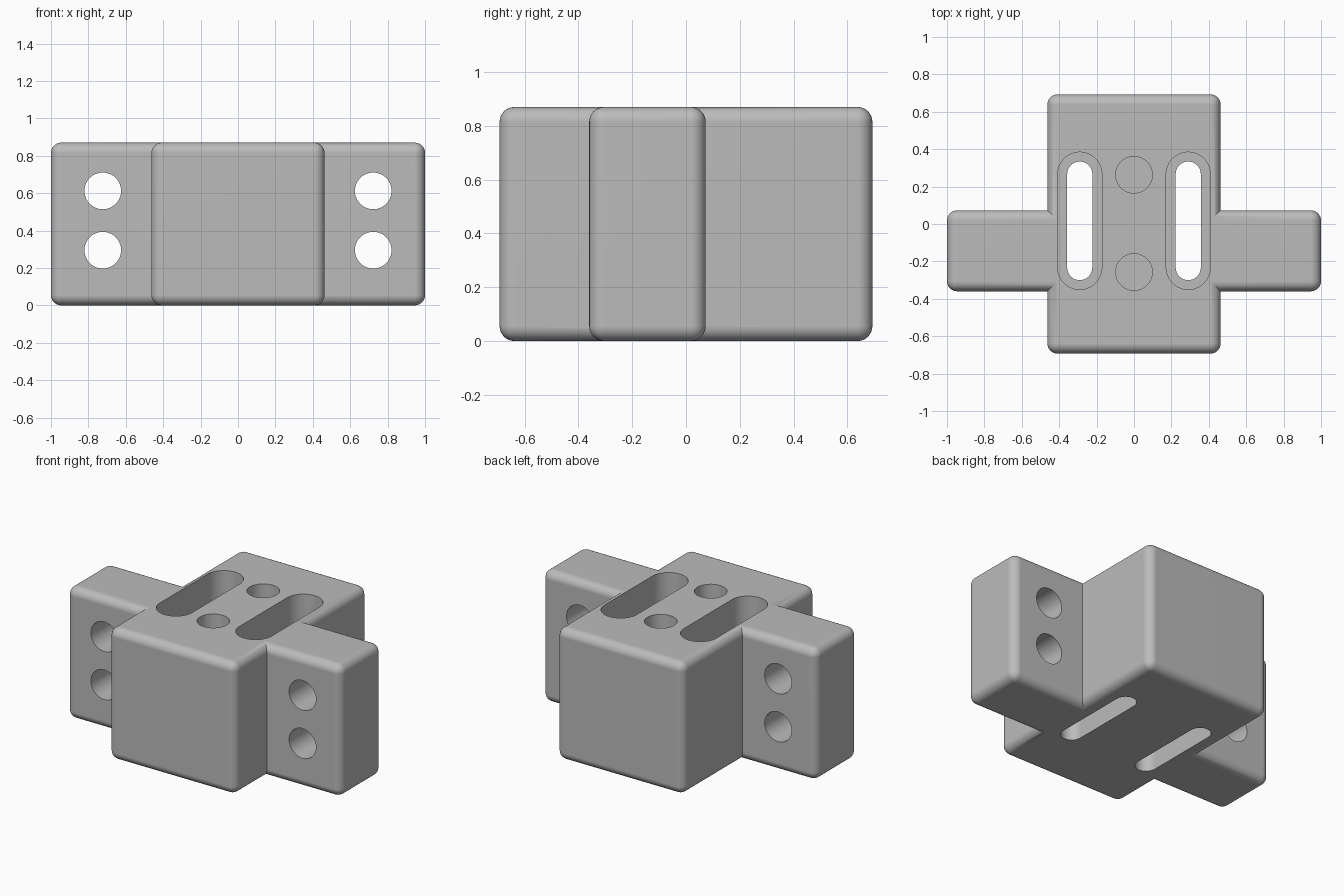
import bpy, bmesh, math
from mathutils import Matrix, Vector

default = bpy.data.objects.get("Cube")
if default:
    bpy.data.objects.remove(default, do_unlink=True)

HEIGHT = 0.87
ROUND = 0.055

grey = bpy.data.materials.new("plain grey")
grey.use_nodes = True
grey.diffuse_color = (0.5, 0.5, 0.5, 1)
grey.node_tree.nodes["Principled BSDF"].inputs["Base Color"].default_value = (0.5, 0.5, 0.5, 1)


def make_object(name, bm):
    bmesh.ops.recalc_face_normals(bm, faces=bm.faces)
    mesh = bpy.data.meshes.new(name)
    bm.to_mesh(mesh)
    bm.free()
    mesh.materials.append(grey)
    obj = bpy.data.objects.new(name, mesh)
    bpy.context.collection.objects.link(obj)
    return obj


def rounded_box(name, low, high):
    """Box between two corners with all edges rounded."""
    low, high = Vector(low), Vector(high)
    bm = bmesh.new()
    bmesh.ops.create_cube(bm, size=1)
    bmesh.ops.scale(bm, vec=high - low, verts=bm.verts)
    bmesh.ops.translate(bm, vec=(low + high) / 2, verts=bm.verts)
    bmesh.ops.bevel(bm, geom=bm.edges[:], offset=ROUND, segments=8,
                    profile=0.5, affect='EDGES')
    return make_object(name, bm)


def pin(name, centre, radius, depth, stretch=0, turn=0):
    """Round cutter; stretch pulls it along y into a slot, turn tips it about x."""
    sides = 64
    bm = bmesh.new()
    bmesh.ops.create_cone(bm, cap_ends=True, segments=sides, radius1=radius,
                          radius2=radius, depth=depth,
                          matrix=Matrix.Rotation(math.pi / sides, 4, 'Z'))
    for v in bm.verts:
        v.co.y += math.copysign(stretch, v.co.y)
    bm.transform(Matrix.Translation(centre) @ Matrix.Rotation(turn, 4, 'X'))
    cutter = make_object(name, bm)
    cutter.hide_render = True
    return cutter


def combine(target, tool, operation):
    """Apply a boolean and discard the tool."""
    mod = target.modifiers.new(operation.title(), 'BOOLEAN')
    mod.operation = operation
    mod.solver = 'EXACT'
    mod.object = tool
    bpy.context.view_layer.objects.active = target
    bpy.ops.object.modifier_apply(modifier=mod.name)
    bpy.data.objects.remove(tool, do_unlink=True)


# Central block with a crossbar forming the two side wings
block = rounded_box("mounting_block", (-0.463, -0.693, 0), (0.463, 0.693, HEIGHT))
wings = rounded_box("side_wings", (-1, -0.36, 0), (1, 0.073, HEIGHT))
combine(block, wings, 'UNION')

cutters = []
for side in (-1, 1):
    # Through slot with a wide, deep recess above it
    x = side * 0.29
    cutters.append(pin("slot", (x, 0.017, HEIGHT / 2), 0.067, 2, stretch=0.25))
    cutters.append(pin("slot_recess", (x, 0.017, 0.3 + 0.5), 0.118, 1, stretch=0.249))
    # Bolt holes through each wing
    for z in (0.295, 0.612):
        cutters.append(pin("wing_hole", (side * 0.723, 0, z), 0.098, 2, turn=math.pi / 2))
# Blind holes in the top
for y in (-0.257, 0.263):
    cutters.append(pin("top_hole", (0, y, 0.3 + 0.5), 0.098, 1))
for cutter in cutters:
    combine(block, cutter, 'DIFFERENCE')

# Smooth rounded edges while keeping the flats flat
bpy.ops.object.select_all(action='DESELECT')
block.select_set(True)
bpy.context.view_layer.objects.active = block
bpy.ops.object.shade_smooth_by_angle(angle=math.radians(30))
weighted = block.modifiers.new("Flat faces", 'WEIGHTED_NORMAL')
weighted.keep_sharp = True
